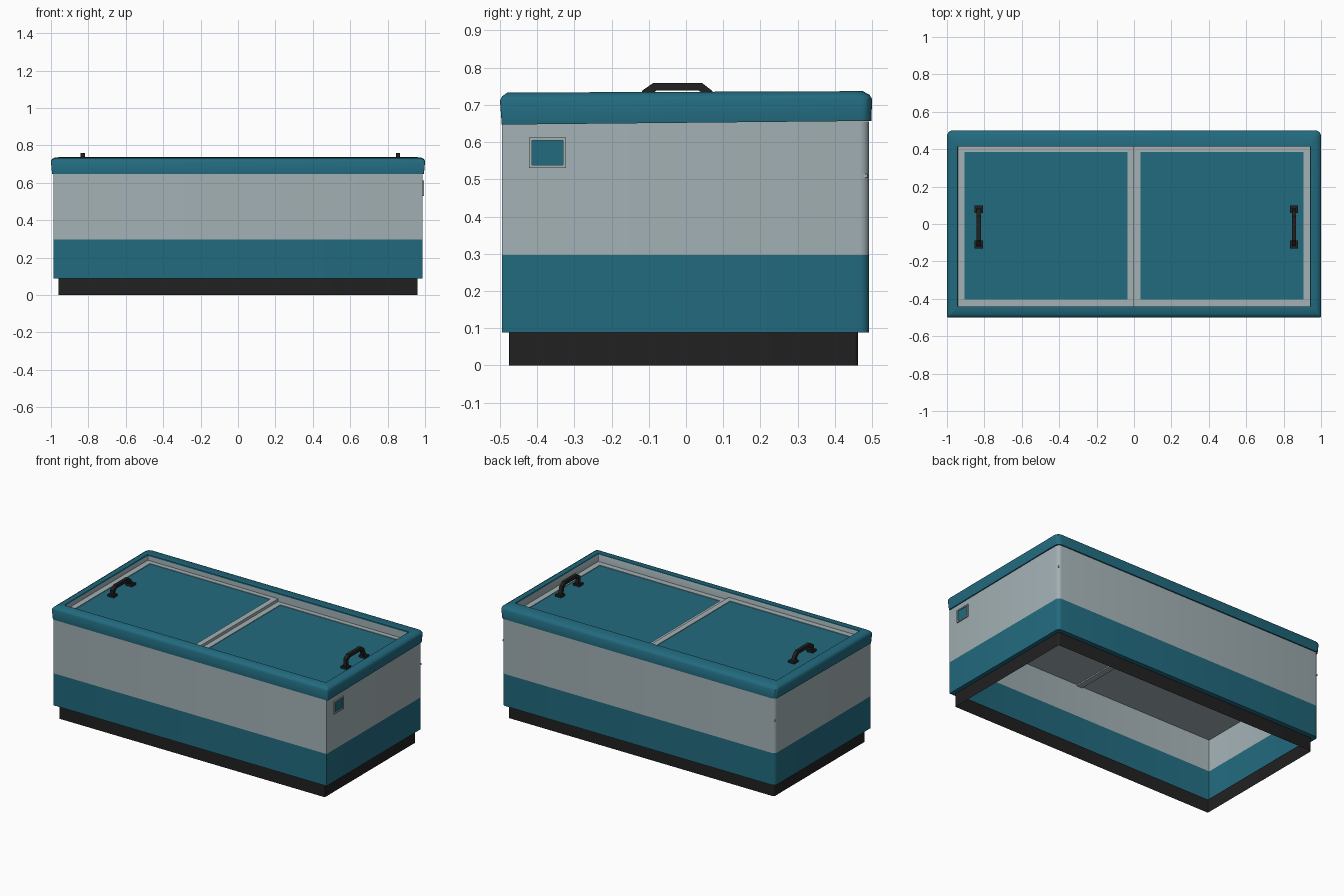
import bpy, bmesh, math

if "Cube" in bpy.data.objects:
    bpy.data.objects.remove(bpy.data.objects["Cube"])


def material(name, rgb):
    m = bpy.data.materials.new(name)
    m.diffuse_color = (*rgb, 1)
    m.use_nodes = True
    m.node_tree.nodes["Principled BSDF"].inputs["Base Color"].default_value = m.diffuse_color
    return m


TEAL = material("teal", (0.016, 0.145, 0.212))
GREY = material("light_grey", (0.366, 0.440, 0.462))
BLACK = material("black", (0.015, 0.015, 0.015))


def finish(bm, name, mats, smooth=True):
    me = bpy.data.meshes.new(name)
    bm.to_mesh(me)
    bm.free()
    for m in mats:
        me.materials.append(m)
    ob = bpy.data.objects.new(name, me)
    bpy.context.collection.objects.link(ob)
    if smooth:
        bpy.ops.object.select_all(action='DESELECT')
        ob.select_set(True)
        bpy.context.view_layer.objects.active = ob
        bpy.ops.object.shade_smooth_by_angle(angle=math.radians(40))
    return ob


def box(name, x, y, z, mat):
    bm = bmesh.new()
    bmesh.ops.create_cube(bm, size=1)
    for v in bm.verts:
        v.co = [lo + (c + 0.5) * (hi - lo) for c, (lo, hi) in zip(v.co, (x, y, z))]
    return finish(bm, name, [mat], False)


def outline(x, y0, y1, z, rf, rb, tilt=0.0, seg=4):
    """Rectangle with rounded corners: rf at the front, rb at the back."""
    pts = []
    corners = ((x, y0, -1, 1, rf, -90), (x, y1, -1, -1, rb, 0),
               (-x, y1, 1, -1, rb, 90), (-x, y0, 1, 1, rf, 180))
    for cx, cy, sx, sy, r, a0 in corners:
        for i in range(seg + 1):
            a = math.radians(a0 + 90 * i / seg)
            px, py = cx + sx * r + r * math.cos(a), cy + sy * r + r * math.sin(a)
            pts.append((px, py, z + tilt * py))
    return pts


def loft(name, rings, mats, indices):
    bm = bmesh.new()
    loops = [[bm.verts.new(p) for p in ring] for ring in rings]
    for a, b, idx in zip(loops, loops[1:], indices):
        n = len(a)
        for i in range(n):
            j = (i + 1) % n
            bm.faces.new((a[i], a[j], b[j], b[i])).material_index = idx
    return finish(bm, name, mats)


# Plinth: open black skirt
loft("plinth", [outline(0.96, -0.475, 0.462, 0, .002, .01),
                outline(0.96, -0.475, 0.462, 0.088, .002, .01)], [BLACK], [0])

# Cabinet shell, open below, teal lower band and grey upper band
loft("cabinet", [outline(0.96, -0.475, 0.462, 0.088, .002, .01),
                 outline(0.987, -0.495, 0.492, 0.088, .002, .025),
                 outline(0.987, -0.495, 0.492, 0.297, .002, .025),
                 outline(0.987, -0.495, 0.492, 0.655, .002, .025)],
     [TEAL, GREY], [0, 0, 1])

# Inner ceiling seen from below, with centre strip
box("inner_ceiling", (-0.985, 0.985), (-0.493, 0.488), (0.505, 0.515), GREY)
box("ceiling_strip", (-0.02, 0.02), (-0.493, 0.488), (0.497, 0.505), GREY)

# Lid rim: bevelled teal surround with grey inner wall
loft("lid_rim", [outline(0.984, -0.493, 0.488, 0.652, .004, .025, .010),
                 outline(0.994, -0.495, 0.498, 0.652, .006, .03, .010),
                 outline(1.0, -0.50, 0.50, 0.714, .008, .03, .004),
                 outline(0.994, -0.494, 0.493, 0.725, .008, .03, .004),
                 outline(0.977, -0.480, 0.475, 0.735, .008, .03, .004),
                 outline(0.945, -0.442, 0.415, 0.735, .002, .002, .004),
                 outline(0.942, -0.440, 0.415, 0.728, .002, .002),
                 outline(0.942, -0.440, 0.415, 0.66, .002, .002)],
     [TEAL, GREY], [0, 0, 0, 0, 0, 0, 1])


# Sliding lids: grey frame, teal pane, black handle
def handle(name, x, z):
    y0, y1, top = -0.13, 0.10, 0.759
    prof = [(y0 + .012, z), (y0 + .012, 0.738), (y0 + .042, top), (y1 - .057, top),
            (y1 - .030, 0.738), (y1 - .012, z), (y1 - .035, z), (y1 - .050, 0.727),
            (y1 - .065, 0.738), (y0 + .050, 0.738), (y0 + .035, 0.727), (y0 + .035, z)]
    bm = bmesh.new()
    f = bm.faces.new([bm.verts.new((x - 0.011, y, h)) for y, h in prof])
    ext = bmesh.ops.extrude_face_region(bm, geom=[f])
    for v in ext["geom"]:
        if isinstance(v, bmesh.types.BMVert):
            v.co.x += 0.022
    bmesh.ops.recalc_face_normals(bm, faces=bm.faces)
    finish(bm, name, [BLACK], False)
    for end, y in (("front", y0), ("back", y1 - 0.042)):
        box(f"{name}_{end}_foot", (x - .022, x + .022), (y, y + .042), (z - .002, z + .014), BLACK)


for side, x0, x1, z, hx in (("left", -0.942, 0.0, 0.70, -0.83),
                            ("right", 0.0, 0.942, 0.682, 0.855)):
    w = 0.036
    ya, yb, zz = -0.440, 0.415, (z - 0.025, z)
    box(f"{side}_frame_outer", (x0, x0 + w), (ya, yb), zz, GREY)
    box(f"{side}_frame_inner", (x1 - w, x1), (ya, yb), zz, GREY)
    box(f"{side}_frame_front", (x0 + w, x1 - w), (ya, ya + w), zz, GREY)
    box(f"{side}_frame_back", (x0 + w, x1 - w), (yb - w + .006, yb), zz, GREY)
    box(f"{side}_pane", (x0 + w, x1 - w), (ya + w, yb - w + .006), (z - 0.018, z - 0.004), TEAL)
    handle(f"{side}_handle", hx, z - 0.004)

# Control window on the right side: grey frame around a teal plate
px = (0.985, 0.994)
box("control_plate", (0.985, 0.989), (-0.414, -0.331), (0.538, 0.605), TEAL)
for n, y, z in (("front", (-0.422, -0.414), (0.53, 0.613)), ("back", (-0.331, -0.323), (0.53, 0.613)),
                ("bottom", (-0.414, -0.331), (0.53, 0.538)), ("top", (-0.414, -0.331), (0.605, 0.613))):
    box(f"control_frame_{n}", px, y, z, GREY)
